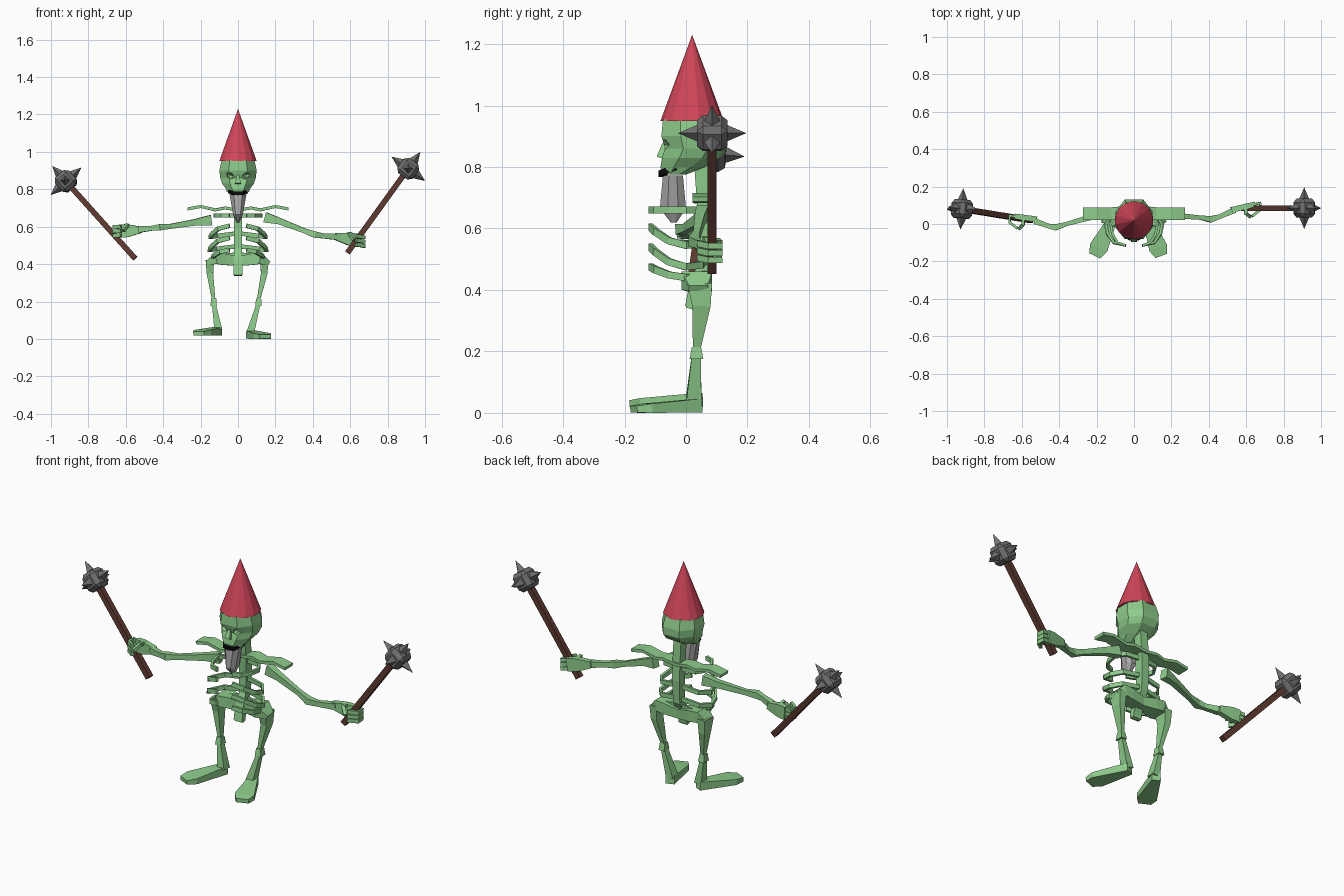
import bpy, bmesh, math
from mathutils import Vector, Matrix

if "Cube" in bpy.data.objects:
    bpy.data.objects.remove(bpy.data.objects["Cube"])


def material(name, rgb):
    m = bpy.data.materials.new(name)
    m.use_nodes = True
    m.diffuse_color = (*rgb, 1)
    m.node_tree.nodes["Principled BSDF"].inputs["Base Color"].default_value = (*rgb, 1)
    return m


GREEN = material("green bone", (0.27, 0.60, 0.26))
RED = material("red felt", (0.63, 0.06, 0.10))
BROWN = material("brown wood", (0.11, 0.042, 0.03))
STEEL = material("dark steel", (0.16, 0.16, 0.16))
GREY = material("grey hair", (0.40, 0.40, 0.40))
BLACK = material("black mouth", (0.003, 0.003, 0.003))


def finish(name, bm, mat):
    bmesh.ops.recalc_face_normals(bm, faces=bm.faces)
    me = bpy.data.meshes.new(name)
    bm.to_mesh(me)
    bm.free()
    me.materials.append(mat)
    ob = bpy.data.objects.new(name, me)
    bpy.context.collection.objects.link(ob)
    return ob


def loft(name, rings, mat):
    """Skin matching rings of points and cap both ends."""
    bm = bmesh.new()
    loops = [[bm.verts.new(p) for p in r] for r in rings]
    n = len(loops[0])
    for a, b in zip(loops, loops[1:]):
        for i in range(n):
            bm.faces.new((a[i], a[(i + 1) % n], b[(i + 1) % n], b[i]))
    bm.faces.new(loops[0][::-1])
    bm.faces.new(loops[-1])
    return finish(name, bm, mat)


def bar(name, pts, sizes, mat=GREEN, up=(0, 0, 1)):
    """Sweep a box section; sizes are (sideways, along up) for each point."""
    pts = [Vector(p) for p in pts]
    if not isinstance(sizes, list):
        sizes = [sizes] * len(pts)
    rings = []
    for i, (p, (w, h)) in enumerate(zip(pts, sizes)):
        t = (pts[min(i + 1, len(pts) - 1)] - pts[max(i - 1, 0)]).normalized()
        s = Vector(up).cross(t).normalized()
        u = t.cross(s)
        rings.append([p + s * w * a / 2 + u * h * b / 2
                      for a, b in ((-1, -1), (1, -1), (1, 1), (-1, 1))])
    return loft(name, rings, mat)


def octagon(z, hw, front, back):
    d = back - front
    half = [(0.5, 0), (1, 0.3), (1, 0.7), (0.5, 1)]
    return ([(hw * x, front + d * y, z) for x, y in half]
            + [(-hw * x, front + d * y, z) for x, y in reversed(half)])


def mirrored(pts):
    return [(-x, y, z) for x, y, z in reversed(pts) if x > 0] + pts


# Hat
bm = bmesh.new()
bmesh.ops.create_cone(bm, cap_ends=True, segments=14, radius1=0.103, radius2=0, depth=0.28,
                      matrix=Matrix.Translation((0, 0.02, 1.09)))
finish("hat", bm, RED)

# Skull with carved eye sockets
skull = loft("skull", [octagon(*r) for r in (
    (0.955, 0.088, -0.075, 0.115), (0.90, 0.10, -0.08, 0.13), (0.86, 0.095, -0.068, 0.13),
    (0.83, 0.085, -0.078, 0.11), (0.80, 0.062, -0.083, 0.06), (0.775, 0.05, -0.075, 0.0))], GREEN)
bm = bmesh.new()
for s in (-1, 1):
    bmesh.ops.create_icosphere(bm, subdivisions=1, radius=1, matrix=Matrix.Translation(
        (s * 0.043, -0.075, 0.872)) @ Matrix.Rotation(s * -0.4, 4, "Y")
        @ Matrix.Diagonal((0.028, 0.035, 0.018, 1)))
cutter = finish("socket_cutter", bm, GREEN)
cutter.hide_render = True
cut = skull.modifiers.new("sockets", "BOOLEAN")
cut.operation, cut.object, cut.solver = "DIFFERENCE", cutter, "EXACT"
bpy.context.view_layer.update()
carved = bpy.data.meshes.new_from_object(
    skull.evaluated_get(bpy.context.evaluated_depsgraph_get()))
skull.modifiers.clear()
skull.data = carved
bpy.data.objects.remove(cutter)

# Face
bar("nose", [(0, -0.07, 0.875), (0, -0.085, 0.83)], [(0.012, 0.015), (0.032, 0.022)], up=(0, -1, 0))
bar("mouth", mirrored([(0, -0.08, 0.778), (0.026, -0.077, 0.78), (0.052, -0.03, 0.80)]),
    (0.02, 0.02), BLACK)
loft("beard", [octagon(*r) for r in (
    (0.772, 0.045, -0.075, -0.01), (0.665, 0.026, -0.085, 0.0), (0.62, 0.006, -0.05, -0.03))], GREY)

# Spine and shoulder plate
bar("spine", [(0, 0.05, 0.83), (0, 0.058, 0.72), (0, 0.065, 0.6), (0, 0.06, 0.48), (0, 0.03, 0.42),
              (0, 0.01, 0.34)],
    [(0.045, 0.05)] * 3 + [(0.04, 0.045), (0.045, 0.04), (0.045, 0.02)], up=(0, 1, 0))
bar("shoulder_plate", mirrored([(0, 0.06, 0.69), (0.07, 0.06, 0.70), (0.12, 0.055, 0.69),
                                (0.20, 0.055, 0.708), (0.27, 0.055, 0.695)]), (0.068, 0.016))

# Ribs, one pair per level
for k, (z, w, drop) in enumerate(((0.66, 0.125, 0.0), (0.605, 0.15, 0.06),
                                  (0.54, 0.155, 0.065), (0.475, 0.135, 0.035))):
    for s, side in ((1, "left"), (-1, "right")):
        bar(f"{side}_rib_{k + 1}", [
            (s * 0.015, 0.06, z - drop * 0.7), (s * w * 0.75, 0.05, z - drop * 0.9),
            (s * w, 0.0, z - drop), (s * w * 0.92, -0.055, z - drop * 0.75),
            (s * w * 0.7, -0.1, z - drop * 0.25), (s * 0.045, -0.115, z)], (0.014, 0.023))

# Pelvis
bar("pelvis", mirrored([(0, 0.05, 0.415), (0.07, 0.045, 0.425), (0.12, 0.035, 0.43),
                        (0.165, 0.04, 0.405)]),
    [(0.06, 0.02), (0.1, 0.06), (0.08, 0.06), (0.055, 0.05),
     (0.08, 0.06), (0.1, 0.06), (0.06, 0.02)])
bar("tailbone", [(0, 0.03, 0.44), (0, 0.012, 0.345)], (0.05, 0.03), up=(0, 1, 0))

# Legs and feet
for side, hip, knee, ankle, toe, floor in (("right", -0.15, -0.13, -0.105, -0.21, 0.018),
                                           ("left", 0.14, 0.11, 0.065, 0.145, 0.0)):
    bar(side + "_thigh", [(hip, 0.045, 0.42), (hip, 0.05, 0.35), (knee, 0.035, 0.21)],
        [(0.045, 0.08), (0.035, 0.06), (0.018, 0.025)], up=(0, 1, 0))
    bar(side + "_knee", [(knee, 0.034, 0.215), (knee, 0.034, 0.175)],
        [(0.028, 0.03), (0.034, 0.045)], up=(0, 1, 0))
    bar(side + "_shin", [(knee, 0.034, 0.19), (ankle, 0.025, floor + 0.03)],
        [(0.02, 0.03), (0.042, 0.05)], up=(0, 1, 0))
    heel, tip = Vector((ankle, 0.045, 0)), Vector((toe, -0.17, 0))
    bar(side + "_foot", [heel + Vector((0, 0, floor + 0.024)),
                         heel.lerp(tip, 0.8) + Vector((0, 0, floor + 0.015)),
                         tip + Vector((0, 0, floor + 0.012))],
        [(0.045, 0.045), (0.10, 0.03), (0.065, 0.022)])

# Arms
arm_sizes = [(0.04, 0.055), (0.032, 0.035), (0.022, 0.026), (0.034, 0.034), (0.024, 0.026), (0.032, 0.034)]
bar("right_arm", [(-0.145, 0.055, 0.635), (-0.22, 0.04, 0.625), (-0.36, 0.0, 0.602),
                  (-0.42, -0.018, 0.597), (-0.46, -0.01, 0.592), (-0.53, 0.015, 0.585)], arm_sizes)
bar("left_arm", [(0.145, 0.055, 0.65), (0.22, 0.045, 0.63), (0.35, 0.035, 0.58),
                 (0.41, 0.025, 0.558), (0.46, 0.04, 0.55), (0.54, 0.075, 0.545)], arm_sizes)


def hand(side, wrist, tip, grip):
    """Palm beside the shaft, with curled fingers and a thumb."""
    wrist, tip, across = Vector(wrist), Vector(tip), Vector((0, grip, 0))
    mid = wrist.lerp(tip, 0.5)
    bar(side + "_palm", [wrist, mid, wrist.lerp(tip, 0.8)],
        [(0.03, 0.035), (0.03, 0.07), (0.028, 0.07)])
    for i in range(3):
        lift = Vector((0, 0, 0.023 * (i - 1)))
        start = wrist.lerp(tip, 0.72) + lift
        bar(f"{side}_finger_{i + 1}", [start, tip + lift, tip + lift + across * 0.6,
                                       wrist.lerp(tip, 0.72) + lift + across],
            (0.015, 0.02))
    bar(side + "_thumb", [mid + Vector((0, 0, 0.025)), mid + across * 0.6 + Vector((0, 0, 0.03)),
                          mid + across + (tip - wrist) * 0.15], (0.018, 0.018))


hand("right", (-0.52, 0.025, 0.583), (-0.665, 0.045, 0.575), -0.062)
hand("left", (0.52, 0.075, 0.548), (0.675, 0.112, 0.52), -0.06)


# Maces: shaft, bevelled head and five spikes
def mace(side, low, high):
    low, high = Vector(low), Vector(high)
    bar(side + "_shaft", [low, high], (0.03, 0.03), BROWN, up=(0, 1, 0))
    axis = (high - low).normalized()
    across = axis.cross((0, 1, 0)).normalized()
    depth = across.cross(axis)
    turn = Matrix((across, depth, axis)).transposed().to_4x4()
    bm = bmesh.new()
    bmesh.ops.create_cube(bm, size=0.1)
    bmesh.ops.bevel(bm, geom=bm.edges[:], offset=0.02, segments=1, affect="EDGES")
    bmesh.ops.transform(bm, matrix=Matrix.Translation(high) @ turn, verts=bm.verts)
    finish(side + "_mace_head", bm, STEEL)
    bm = bmesh.new()
    for d in (axis, across, -across, depth, -depth):
        spin = d.to_track_quat("Z", "Y").to_matrix().to_4x4()
        bmesh.ops.create_cone(bm, cap_ends=True, segments=4, radius1=0.03, radius2=0, depth=0.07,
                              matrix=Matrix.Translation(high + d * 0.076) @ spin)
    finish(side + "_mace_spikes", bm, STEEL)


mace("right", (-0.55, 0.02, 0.43), (-0.92, 0.08, 0.843))
mace("left", (0.585, 0.085, 0.46), (0.91, 0.085, 0.91))
